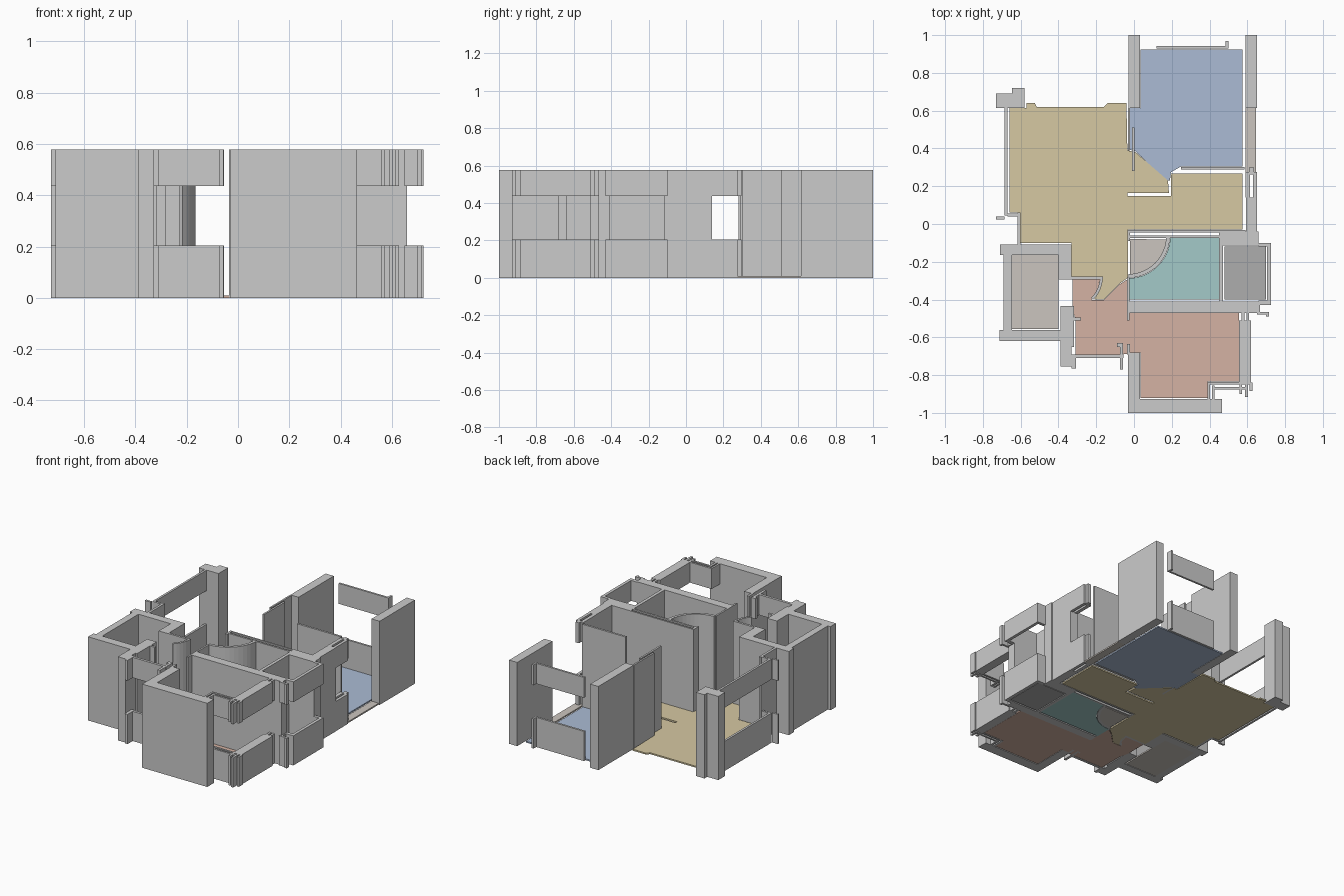
import bpy, bmesh, math

H, SILL, HEAD, FLOOR = 0.578, 0.205, 0.437, 0.01


def prism(name, pts, z0=0.0, z1=H, color=None):
    """Extrude a plan outline from z0 to z1."""
    bm = bmesh.new()
    face = bm.faces.new([bm.verts.new((x, y, z0)) for x, y in pts])
    top = bmesh.ops.extrude_face_region(bm, geom=[face])
    verts = [v for v in top["geom"] if isinstance(v, bmesh.types.BMVert)]
    bmesh.ops.translate(bm, verts=verts, vec=(0, 0, z1 - z0))
    bmesh.ops.recalc_face_normals(bm, faces=bm.faces)
    mesh = bpy.data.meshes.new(name)
    bm.to_mesh(mesh)
    bm.free()
    ob = bpy.data.objects.new(name, mesh)
    bpy.context.collection.objects.link(ob)
    if color:
        mat = bpy.data.materials.new(name + "_color")
        mat.diffuse_color = (*color, 1)
        mesh.materials.append(mat)
    return ob


def rect(x0, x1, y0, y1):
    return [(x0, y0), (x1, y0), (x1, y1), (x0, y1)]


def wall(name, *r):
    prism(name, rect(*r))


def window(name, *r):
    prism(name + "_sill", rect(*r), 0, SILL)
    prism(name + "_lintel", rect(*r), HEAD, H)


def arc(cx, cy, r, a0, a1, n=12):
    return [(cx + r * math.cos(math.radians(a0 + (a1 - a0) * i / n)),
             cy + r * math.sin(math.radians(a0 + (a1 - a0) * i / n)))
            for i in range(n + 1)]


YELLOW, BLUE = (0.67, 0.58, 0.36), (0.41, 0.5, 0.66)
PINK, TEAL = (0.66, 0.45, 0.37), (0.37, 0.59, 0.58)
BEIGE, GREY = (0.6, 0.56, 0.52), (0.42, 0.42, 0.42)

# Floors
prism("living_floor", [
    (-0.66, 0.615), (-0.57, 0.615), (-0.57, 0.64), (-0.525, 0.64), (-0.515, 0.62),
    (-0.16, 0.62), (-0.14, 0.64), (-0.04, 0.64), (-0.035, 0.39), (0.008, 0.38),
    (0.18, 0.23), (0.185, 0.165), (-0.035, 0.165), (-0.035, 0.147), (0.197, 0.147),
    (0.197, 0.267), (0.575, 0.267), (0.575, -0.03), (-0.033, -0.03), (-0.033, -0.285),
    (-0.075, -0.315), (-0.16, -0.40), (-0.21, -0.40), (-0.165, -0.28), (-0.33, -0.28),
    (-0.33, -0.10), (-0.60, -0.10), (-0.60, 0.06), (-0.66, 0.06)],
    0, FLOOR, YELLOW)
prism("bedroom_floor_blue", [
    (0.035, 0.925), (0.575, 0.925), (0.575, 0.305), (0.25, 0.305), (0.197, 0.275),
    (0.19, 0.23), (0.17, 0.23), (0.008, 0.385), (-0.03, 0.395), (-0.03, 0.615),
    (0.035, 0.615)], 0, FLOOR, BLUE)
prism("kitchen_bedroom_floor", [
    (-0.325, -0.293), (-0.18, -0.293), (-0.195, -0.36), (-0.225, -0.402),
    (-0.16, -0.402), (-0.075, -0.318), (-0.03, -0.29), (-0.03, -0.47), (0.555, -0.47),
    (0.555, -0.835), (0.39, -0.835), (0.39, -0.92), (0.035, -0.92), (0.035, -0.68),
    (-0.06, -0.69), (-0.31, -0.69), (-0.31, -0.505), (-0.325, -0.45)],
    0, FLOOR, PINK)
prism("bath_floor", [(-0.03, -0.40), (0.45, -0.40), (0.45, -0.068), (0.19, -0.068)]
      + arc(-0.03, -0.065, 0.222, -3, -90), 0, FLOOR, TEAL)
prism("shower_floor", [(-0.02, -0.08)] + arc(-0.02, -0.075, 0.19, -2, -90),
      0, FLOOR, BEIGE)
prism("store_floor", rect(-0.645, -0.40, -0.555, -0.165), 0, FLOOR, BEIGE)
prism("balcony_floor", rect(0.478, 0.70, -0.40, -0.12), 0, FLOOR, GREY)
prism("side_door_threshold", rect(0.59, 0.645, 0.275, 0.615), 0, FLOOR, BEIGE)

# Living room walls
prism("corner_column", [(-0.73, 0.615), (-0.58, 0.615), (-0.58, 0.655), (-0.58, 0.72),
                        (-0.645, 0.72), (-0.645, 0.69), (-0.73, 0.69)])
window("living_window", -0.685, -0.67, 0.045, 0.615)
window("living_window_frame_outer", -0.73, -0.685, 0.025, 0.04)
window("living_window_frame_inner", -0.67, -0.61, 0.04, 0.055)
wall("living_side_wall", -0.617, -0.6, -0.11, 0.06)

# Blue bedroom walls and sliding panels
wall("back_divider_wall", -0.03, 0.032, 0.615, 1.0)
wall("sliding_panel_outer", -0.032, -0.02, 0.39, 0.615)
wall("sliding_panel_inner", -0.01, 0.003, 0.28, 0.51)
wall("sliding_panel_cross", 0.25, 0.585, 0.288, 0.302)
wall("back_right_wall", 0.59, 0.652, 0.615, 1.0)
window("back_window", 0.12, 0.5, 0.928, 0.942)
window("back_window_frame", 0.485, 0.5, 0.942, 0.97)

# Right side window, wall and balcony box
window("right_window", 0.59, 0.615, 0.14, 0.275)
window("right_window_frame", 0.63, 0.65, 0.14, 0.275)
window("right_window_frame_end", 0.61, 0.635, 0.262, 0.298)
wall("right_wall", 0.592, 0.652, -0.11, 0.14)
wall("balcony_back_wall", 0.465, 0.66, -0.115, -0.04)
window("balcony_front_return", 0.66, 0.715, -0.43, -0.405)
window("balcony_back_return", 0.66, 0.715, -0.12, -0.10)
window("balcony_window", 0.703, 0.724, -0.43, -0.10)

# Bathroom walls and curved shower screen
wall("bath_back_wall", -0.035, 0.59, -0.045, -0.033)
wall("bath_inner_wall", -0.03, 0.46, -0.075, -0.062)
wall("bath_right_wall", 0.45, 0.472, -0.41, -0.04)
wall("bath_front_wall", -0.03, 0.66, -0.47, -0.41)
wall("shower_door_jamb", -0.035, -0.02, -0.09, -0.04)
prism("curved_shower_wall", arc(-0.03, -0.065, 0.22, 0, -90)
      + arc(-0.03, -0.065, 0.2, -90, 0))

# Store box on the left
wall("store_back_wall", -0.71, -0.33, -0.165, -0.108)
wall("store_left_wall", -0.692, -0.645, -0.60, -0.15)
wall("store_left_corner", -0.712, -0.66, -0.62, -0.56)
wall("store_front_wall", -0.68, -0.33, -0.62, -0.56)
wall("store_right_wall_back", -0.40, -0.33, -0.295, -0.15)
wall("store_right_wall_front", -0.39, -0.33, -0.755, -0.435)

# Kitchen walls and window
wall("kitchen_back_wall", -0.335, -0.165, -0.293, -0.278)
prism("kitchen_curved_door", arc(-0.335, -0.28, 0.17, 0, -46, 6)
      + arc(-0.335, -0.28, 0.155, -46, 0, 6))
wall("kitchen_side_wall", -0.33, -0.317, -0.65, -0.435)
wall("kitchen_side_stub", -0.317, -0.28, -0.51, -0.495)
window("kitchen_window", -0.33, -0.055, -0.71, -0.692)
window("kitchen_window_frame_left", -0.33, -0.308, -0.765, -0.69)
for i, (x, y0, y1) in enumerate([(-0.075, -0.77, -0.63), (-0.09, -0.65, -0.63)]):
    window(f"kitchen_window_frame_{i}", x, x + 0.018, y0, y1)
wall("kitchen_divider_stub", -0.036, -0.024, -0.51, -0.28)

# Front bedroom walls and corner windows
wall("front_left_wall", -0.032, 0.032, -1.0, -0.68)
wall("front_divider_stub", -0.036, -0.02, -0.69, -0.635)
wall("front_wall", -0.032, 0.465, -1.0, -0.927)
window("front_side_frame_inner", 0.39, 0.403, -0.93, -0.84)
window("front_side_frame_outer", 0.412, 0.427, -0.93, -0.855)
window("front_window_inner", 0.39, 0.57, -0.85, -0.837)
window("front_window_outer", 0.412, 0.6, -0.875, -0.862)
window("front_right_window", 0.556, 0.62, -0.85, -0.51)
for i, (x, y0) in enumerate([(0.558, -0.90), (0.588, -0.915), (0.612, -0.885)]):
    window(f"front_window_mullion_{i}", x, x + 0.015, y0, -0.84)
for i, x in enumerate((0.57, 0.595)):
    window(f"side_window_mullion_{i}", x, x + 0.015, -0.52, -0.47)
window("side_window_frame", 0.655, 0.715, -0.48, -0.465)
window("side_window_frame_end", 0.70, 0.715, -0.49, -0.465)
window("side_window_frame_inner", 0.65, 0.668, -0.48, -0.43)
